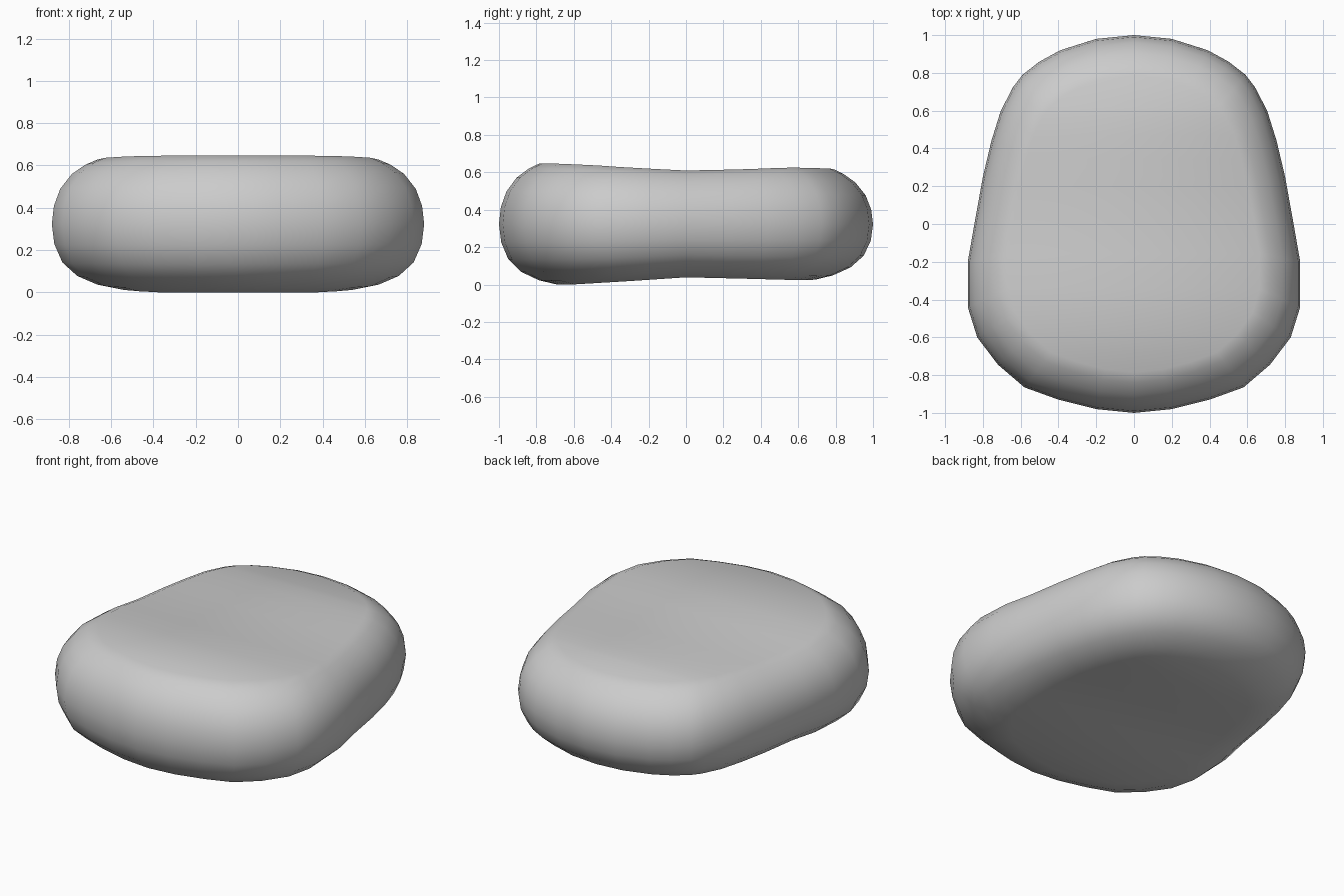
import bpy, bmesh

if "Cube" in bpy.data.objects:
    bpy.data.objects.remove(bpy.data.objects["Cube"])

# Right half of the plan outline, front to back
half = [(0, -1), (.2, -.98), (.4, -.93), (.58, -.865), (.72, -.745), (.83, -.6),
        (.88, -.44), (.88, -.2), (.845, 0), (.8, .25), (.755, .44), (.705, .6),
        (.64, .725), (.59, .79), (.5, .86), (.39, .92), (.2, .98), (0, 1)]
outline = half + [(-x, y) for x, y in half[-2:0:-1]]

# Bulging edge: (height fraction, inset)
edge = [(0, .31), (.035, .215), (.105, .12), (.21, .05), (.35, .012), (.5, 0),
        (.64, .01), (.77, .04), (.885, .095), (.96, .16), (1, .215)]

# Gently dished underside and top, as heights along y
under = [(-1, 0), (-.6, .002), (-.3, .02), (0, .04), (.3, .033), (.6, .025), (1, .035)]
top = [(-1, .648), (-.7, .648), (-.5, .64), (-.3, .626), (0, .611), (.3, .617),
       (.55, .627), (.7, .624), (1, .61)]


def height(curve, y):
    for (y0, z0), (y1, z1) in zip(curve, curve[1:]):
        if y <= y1:
            return z0 + (z1 - z0) * (y - y0) / (y1 - y0)
    return curve[-1][1]


bm = bmesh.new()
rings = []
for t, d in edge:
    ring = []
    for x, y in outline:
        px, py = x * (1 - d / .88), y * (1 - d)
        lo, hi = height(under, py), height(top, py)
        ring.append(bm.verts.new((px, py, lo + t * (hi - lo))))
    rings.append(ring)

# Rounded side wall
n = len(outline)
for a, b in zip(rings, rings[1:]):
    for i in range(n):
        j = (i + 1) % n
        bm.faces.new((a[i], a[j], b[j], b[i]))

# Top and underside: strips from left edge to right edge
for ring in (rings[0], rings[-1]):
    for i in range(n // 2):
        quad = [ring[i], ring[i + 1], ring[(n - i - 1) % n], ring[(n - i) % n]]
        bm.faces.new(list(dict.fromkeys(quad)))

bmesh.ops.recalc_face_normals(bm, faces=bm.faces)
low = min(v.co.z for v in bm.verts)
bmesh.ops.translate(bm, verts=bm.verts, vec=(0, 0, -low))
for f in bm.faces:
    f.smooth = True

mesh = bpy.data.meshes.new("cushion")
bm.to_mesh(mesh)
bm.free()
cushion = bpy.data.objects.new("cushion", mesh)
bpy.context.collection.objects.link(cushion)
